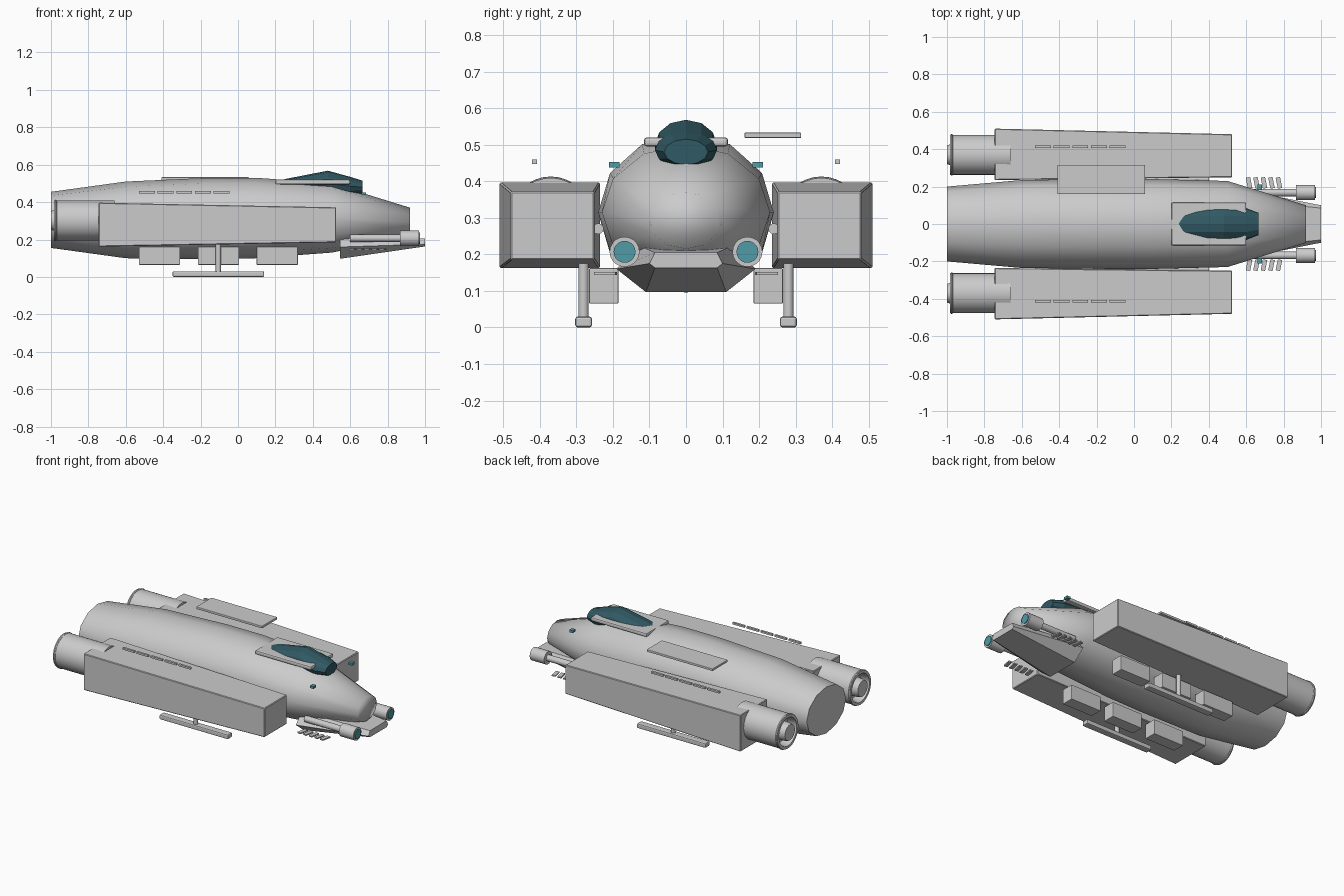
import bpy, bmesh, math
from mathutils import Matrix

if "Cube" in bpy.data.objects:
    bpy.data.objects.remove(bpy.data.objects["Cube"])

def mat(name, c):
    m = bpy.data.materials.new(name)
    m.diffuse_color = (*c, 1)
    m.use_nodes = True
    m.node_tree.nodes["Principled BSDF"].inputs["Base Color"].default_value = m.diffuse_color
    return m
GLASS = mat("dark_glass", (0.03, 0.10, 0.125))
GLOW = mat("teal_light", (0.08, 0.33, 0.38))

def finish(name, bm, m=None, smooth=None):
    bmesh.ops.recalc_face_normals(bm, faces=bm.faces)
    me = bpy.data.meshes.new(name)
    bm.to_mesh(me)
    bm.free()
    ob = bpy.data.objects.new(name, me)
    bpy.context.collection.objects.link(ob)
    if m:
        me.materials.append(m)
    if smooth:
        bpy.context.view_layer.objects.active = ob
        ob.select_set(True)
        bpy.ops.object.shade_smooth_by_angle(angle=math.radians(smooth))
        ob.select_set(False)
    return ob

def loft(name, sections, m=None, smooth=None):
    """Skin a list of point rings and cap both ends."""
    bm = bmesh.new()
    rings = [[bm.verts.new(p) for p in s] for s in sections]
    n = len(rings[0])
    for a, b in zip(rings, rings[1:]):
        for i in range(n):
            bm.faces.new((a[i], a[(i+1) % n], b[(i+1) % n], b[i]))
    bm.faces.new(rings[0])
    bm.faces.new(rings[-1])
    return finish(name, bm, m, smooth)

def oval(x, ry, z0, z1, n=12, y=0):
    """Ring of n points across x, between heights z0 and z1."""
    return [(x, y + ry*math.cos(2*math.pi*i/n),
             (z0+z1)/2 + (z1-z0)/2*math.sin(2*math.pi*i/n)) for i in range(n)]

def box(name, x, y, z, m=None, bevel=0, rot=0):
    """Box from (min, max) ranges."""
    bm = bmesh.new()
    bmesh.ops.create_cube(bm, size=1)
    mid = [(r[0]+r[1])/2 for r in (x, y, z)]
    dim = [r[1]-r[0] for r in (x, y, z)]
    bm.transform(Matrix.Translation(mid) @ Matrix.Rotation(rot, 4, 'Z') @ Matrix.Diagonal((*dim, 1)))
    if bevel:
        bmesh.ops.bevel(bm, geom=bm.edges[:], offset=bevel, segments=2, affect='EDGES', profile=0.5)
    return finish(name, bm, m)

def turned(name, prof, y, z, m=None, n=32):
    """Round part along x from (x, radius) pairs."""
    return loft(name, [oval(px, r, z-r, z+r, n, y) for px, r in prof], m, 35)

# Main hull
loft("hull", [oval(*s) for s in (
    (-1.0, .20, .155, .455), (-.6, .235, .10, .51), (-.15, .24, .095, .53),
    (.1, .24, .10, .53), (.5, .23, .13, .50), (.92, .10, .215, .37))], smooth=80)

# Canopy, its frame and the dorsal plate
loft("canopy", [oval(*s) for s in (
    (.18, .095, .42, .505), (.26, .085, .43, .525), (.48, .085, .43, .568),
    (.6, .085, .435, .535), (.665, .06, .445, .515))], GLASS)
box("canopy_frame", (.2, .6), (-.115, .115), (.495, .52), bevel=.008)
box("dorsal_plate", (-.41, .06), (.16, .315), (.518, .533), bevel=.003)

# Chin wedge under the nose
def hexa(x, yt, zt, ym, zm, yb, zb):
    return [(x, -yt, zt), (x, yt, zt), (x, ym, zm), (x, yb, zb), (x, -yb, zb), (x, -ym, zm)]
loft("chin", [hexa(.545, .13, .225, .19, .16, .11, .097),
              hexa(1.0, .085, .205, .10, .175, .085, .163)])

for s, side in ((1, "left"), (-1, "right")):
    def yr(a, b):
        return (min(s*a, s*b), max(s*a, s*b))

    # Side nacelle, tapering forward
    def rect(x, ya, yb, za, zb):
        return [(x, s*ya, za), (x, s*yb, za), (x, s*yb, zb), (x, s*ya, zb)]
    nac = loft(f"nacelle_{side}", [rect(-.745, .235, .51, .162, .397),
                                   rect(.525, .25, .48, .185, .372)])
    b = nac.modifiers.new("edge", 'BEVEL')
    b.width = .004

    # Engine with recessed exhaust, rim and core
    ey, ez = s*.37, .302
    turned(f"engine_{side}", [(-.66, .107), (-.985, .107), (-.985, .09), (-.93, .08)], ey, ez)
    turned(f"engine_core_{side}", [(-.9, .06), (-.985, .055), (-1.0, .05)], ey, ez)
    bpy.ops.mesh.primitive_torus_add(major_radius=.103, minor_radius=.008, major_segments=32,
        minor_segments=8, location=(-.975, ey, ez), rotation=(0, math.pi/2, 0))
    bpy.context.object.name = f"engine_rim_{side}"
    bpy.context.object.select_set(False)

    # Vents above the nacelle
    for i in range(5):
        x = -.53 + i*.1
        box(f"vent_{side}_{i}", (x, x+.085), yr(.407, .421), (.447, .459))

    # Cargo pods under the hull
    for i, x in enumerate((-.53, -.215, .1)):
        box(f"pod_{side}_{i}", (x, x+.22), yr(.185, .265), (.065, .162), bevel=.003)

    # Landing skid and strut
    box(f"skid_{side}", (-.35, .14), yr(.257, .303), (0, .03), bevel=.007)
    bpy.ops.mesh.primitive_cylinder_add(vertices=16, radius=.014, depth=.16,
                                        location=(-.105, s*.28, .1))
    bpy.context.object.name = f"strut_{side}"
    bpy.ops.object.shade_smooth_by_angle()
    bpy.context.object.select_set(False)

    # Pipe between hull and nacelle
    turned(f"pipe_{side}", [(-.4, .015), (.4, .015)], s*.24, .27, n=12)

    # Nose cannon with glowing lens
    gy, gz = s*.168, .207
    turned(f"cannon_barrel_{side}", [(.6, .02), (.88, .02)], gy, gz, n=16)
    turned(f"cannon_muzzle_{side}", [(.865, .041), (.968, .041)], gy, gz, n=20)
    turned(f"cannon_lens_{side}", [(.95, .03), (.973, .03)], gy, gz, GLOW, n=20)

    # Slanted cooling fins beside the chin
    for i in range(5):
        x = .603 + i*.04
        box(f"fin_{side}_{i}", (x, x+.024), yr(.19, .25), (.144, .152), rot=s*.2)

    # Marker light
    box(f"marker_{side}", (.66, .685), yr(.182, .21), (.437, .452), GLOW)
